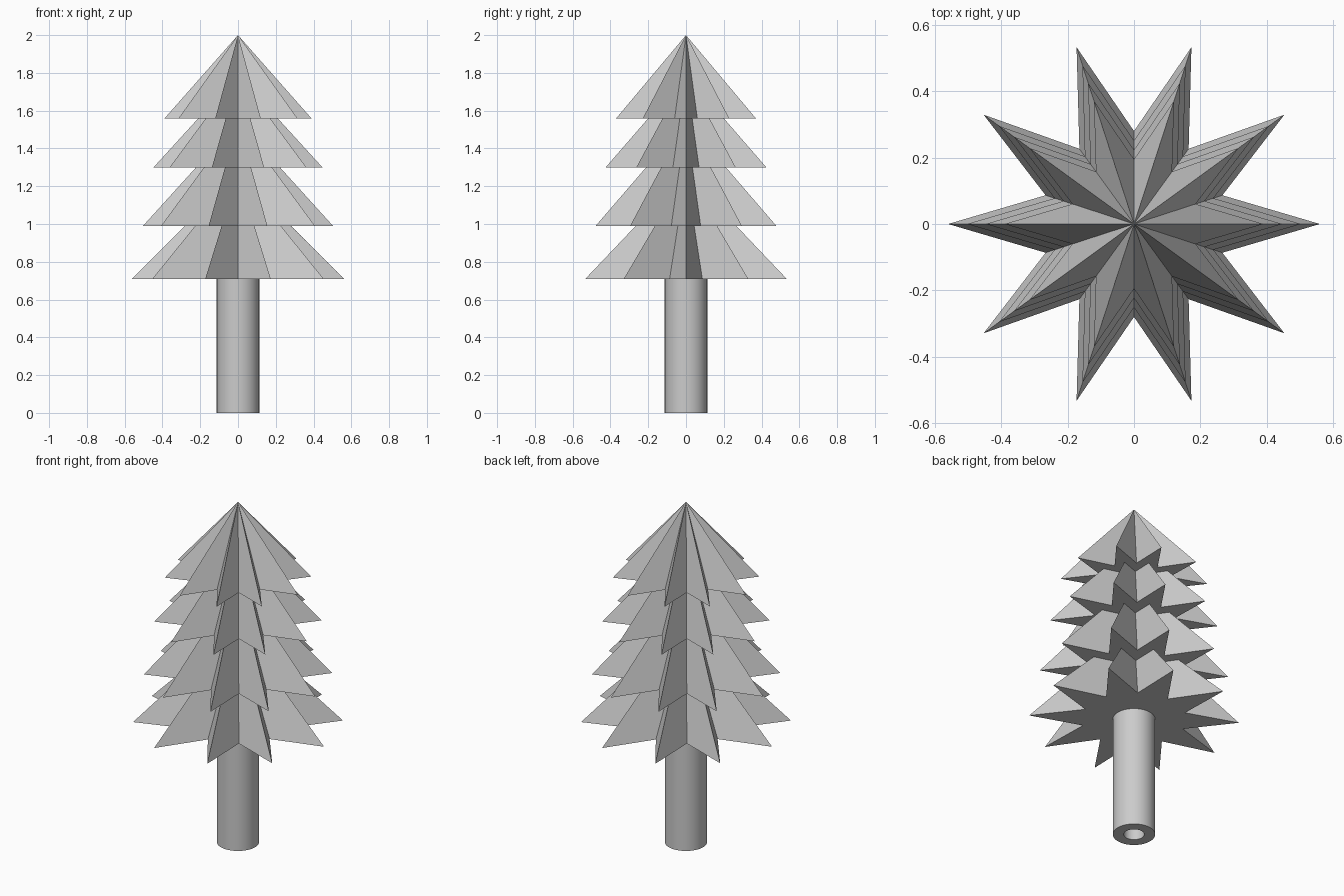
import bpy, bmesh, math

cube = bpy.data.objects.get("Cube")
if cube:
    bpy.data.objects.remove(cube, do_unlink=True)

# One plain grey for the whole tree
grey = bpy.data.materials.new("plain grey")
grey.use_nodes = True
color = (0.6, 0.6, 0.6, 1)
grey.diffuse_color = color
grey.node_tree.nodes["Principled BSDF"].inputs["Base Color"].default_value = color


def add_object(name, bm):
    bmesh.ops.recalc_face_normals(bm, faces=bm.faces)
    mesh = bpy.data.meshes.new(name)
    bm.to_mesh(mesh)
    bm.free()
    mesh.materials.append(grey)
    obj = bpy.data.objects.new(name, mesh)
    bpy.context.collection.objects.link(obj)
    return obj


def star_cone(name, radius, base, apex, points=10):
    """Pointed cone on a flat star whose valleys lie at half the radius."""
    bm = bmesh.new()
    ring = []
    for i in range(points * 2):
        r = radius if i % 2 == 0 else radius / 2
        a = math.pi * i / points
        ring.append(bm.verts.new((r * math.cos(a), r * math.sin(a), base)))
    tip = bm.verts.new((0, 0, apex))
    bm.faces.new(ring)
    for i, v in enumerate(ring):
        bm.faces.new((v, ring[(i + 1) % len(ring)], tip))
    return add_object(name, bm)


def tube(name, outer, inner, top, sides=32):
    """Hollow pipe standing on the ground."""
    bm = bmesh.new()
    profile = [(outer, 0), (outer, top), (inner, top), (inner, 0)]
    rings = []
    for r, z in profile:
        rings.append([bm.verts.new((r * math.cos(math.tau * i / sides),
                                    r * math.sin(math.tau * i / sides), z))
                      for i in range(sides)])
    for k, ring in enumerate(rings):
        nxt = rings[(k + 1) % len(rings)]
        for i in range(sides):
            j = (i + 1) % sides
            bm.faces.new((ring[i], ring[j], nxt[j], nxt[i]))
    return add_object(name, bm)


# Foliage tiers, from the bottom up: radius, base height, apex height
tiers = [(0.56, 0.71, 1.27), (0.503, 0.99, 1.545),
         (0.447, 1.30, 1.79), (0.39, 1.558, 2.0)]
for n, (radius, base, apex) in enumerate(tiers, 1):
    star_cone(f"foliage_tier_{n}", radius, base, apex)

# Trunk
trunk = tube("trunk", 0.113, 0.055, 0.71)
bpy.ops.object.select_all(action='DESELECT')
trunk.select_set(True)
bpy.context.view_layer.objects.active = trunk
bpy.ops.object.shade_smooth_by_angle(angle=math.radians(30))
